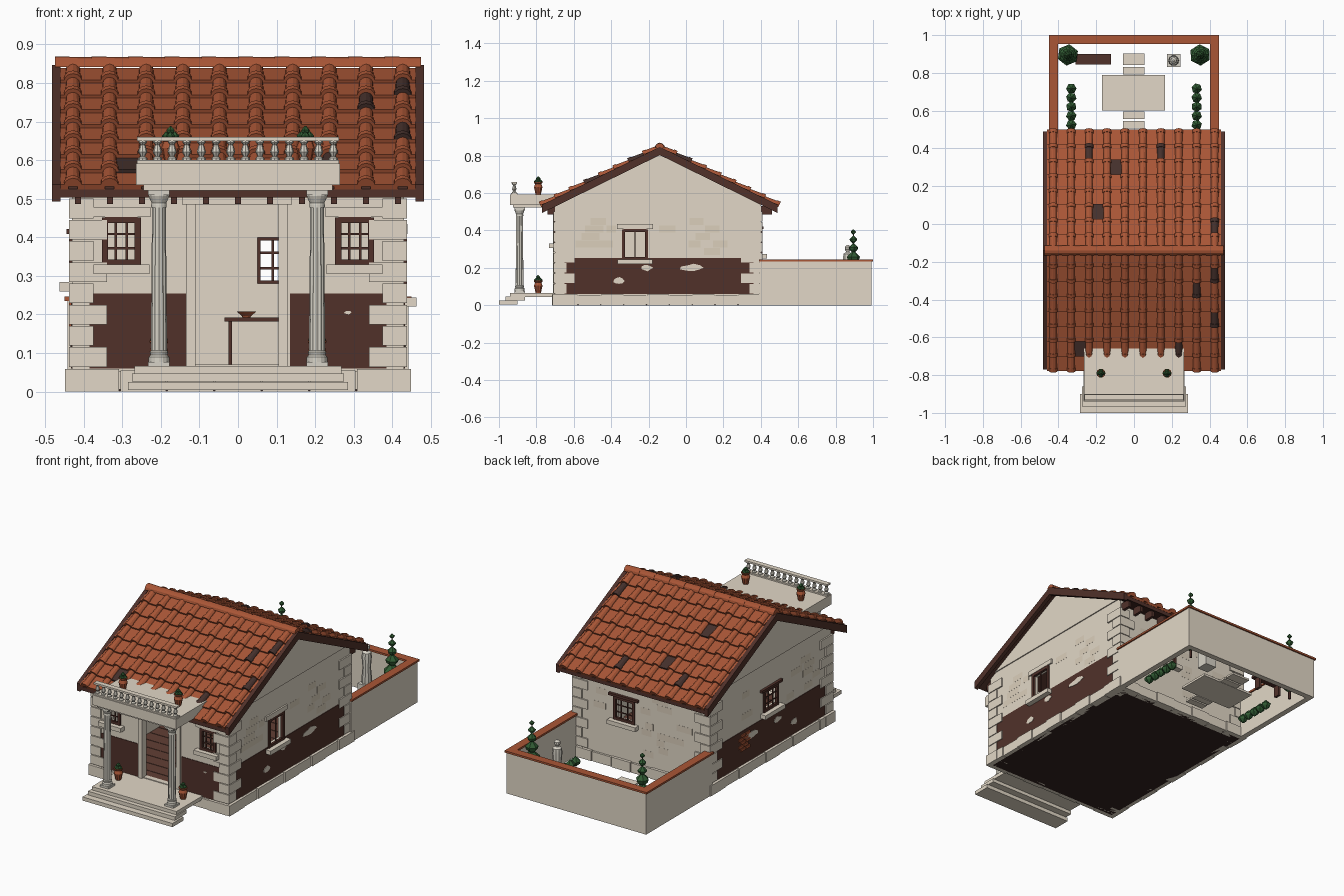
import bpy, bmesh, math, random
from mathutils import Vector

random.seed(4)
if "Cube" in bpy.data.objects:
    bpy.data.objects.remove(bpy.data.objects["Cube"])

COLOURS = {
    "cream": (.76, .685, .57), "stone": (.71, .625, .50), "marble": (.68, .65, .57),
    "terracotta": (.40, .093, .037), "dark_tile": (.06, .03, .025), "brown": (.082, .031, .023),
    "plank": (.12, .05, .035), "underside": (.034, .016, .014), "leaf": (.03, .105, .033),
}
MATS = {}
for name, rgb in COLOURS.items():
    mat = bpy.data.materials.new(name)
    mat.use_nodes = True
    mat.diffuse_color = (*rgb, 1)
    mat.node_tree.nodes["Principled BSDF"].inputs["Base Color"].default_value = (*rgb, 1)
    MATS[name] = mat


class Part:
    """A named object gathered from lofted solids."""
    def __init__(self, name, *mats):
        self.name, self.mats, self.bm = name, mats, bmesh.new()

    def loft(self, rings, m=0):
        rows = [[self.bm.verts.new(p) for p in ring] for ring in rings]
        n = len(rows[0])
        faces = [self.bm.faces.new((a[i], a[(i + 1) % n], b[(i + 1) % n], b[i]))
                 for a, b in zip(rows, rows[1:]) for i in range(n)]
        faces += [self.bm.faces.new(rows[0]), self.bm.faces.new(rows[-1])]
        for f in faces:
            f.material_index = m

    def box(self, x0, x1, y0, y1, z0, z1, m=0):
        self.loft([[(x0, y0, z), (x1, y0, z), (x1, y1, z), (x0, y1, z)] for z in (z0, z1)], m)

    def panel(self, side, u0, u1, z0, z1, d0, d1, m=0):
        self.loft([[at(side, u0, d, z0), at(side, u1, d, z0), at(side, u1, d, z1), at(side, u0, d, z1)]
                   for d in (d0, d1)], m)

    def prism(self, outline, x0, x1, m=0):
        self.loft([[(x, y, z) for y, z in outline] for x in (x0, x1)], m)

    def lathe(self, profile, x, y, z, n=12, m=0, flute=1, turn=0):
        self.loft([[(x + r * (flute if i % 2 else 1) * math.cos(turn + math.tau * i / n),
                     y + r * (flute if i % 2 else 1) * math.sin(turn + math.tau * i / n), z + h)
                    for i in range(n)] for r, h in profile], m)

    def tuft(self, x, y, z, r, m=0):
        """Faceted clump of leaves."""
        self.lathe([(r * .15, -r), (r * .85, -r * .35), (r, r * .1), (r * .1, r)], x, y, z, 6, m,
                   turn=random.random() * 3)

    def done(self, smooth=False):
        bmesh.ops.recalc_face_normals(self.bm, faces=self.bm.faces[:])
        mesh = bpy.data.meshes.new(self.name)
        self.bm.to_mesh(mesh)
        self.bm.free()
        for m in self.mats:
            mesh.materials.append(MATS[m])
        if smooth:
            mesh.shade_smooth()
            mesh.set_sharp_from_angle(angle=math.radians(35))
        bpy.context.collection.objects.link(bpy.data.objects.new(self.name, mesh))


HALF, FRONT, BACK, RIDGE = .43, -.7, .4, -.14


def at(side, u, d, z):
    """Point on a wall: u along it, d outwards, z up."""
    return {"front": (u, FRONT - d, z), "back": (u, BACK + d, z),
            "left": (HALF + d, u, z), "right": (-HALF - d, u, z)}[side]


SPAN = {"front": (-HALF, HALF), "back": (-HALF, HALF), "left": (FRONT, BACK), "right": (FRONT, BACK)}
DOOR = (-.11, .105, .07, .485)
WINDOWS = {"front": [(-.345, -.26, .335, .445), (.26, .345, .335, .445)], "back": [(.05, .17, .28, .4)],
           "left": [(-.335, -.21, .25, .4)], "right": [(-.21, -.09, .29, .4)]}

# Walls with openings, and faintly mottled stones
walls, stones = Part("walls", "cream"), Part("wall_stones", "stone")
for side, (lo, hi) in SPAN.items():
    holes = sorted(WINDOWS[side] + ([DOOR] if side == "front" else []))
    top = .52 if side in ("front", "back") else .56
    start = lo
    for u0, u1, z0, z1 in holes:
        walls.panel(side, start, u0, .03, top, -.03, 0)
        walls.panel(side, u0, u1, .03, z0, -.03, 0)
        walls.panel(side, u0, u1, z1, top, -.03, 0)
        start = u1
    walls.panel(side, start, hi, .03, top, -.03, 0)
    for _ in range(22):
        course = random.randrange(-4 if side == "back" else 0, 5)
        u, z = random.uniform(lo + .1, hi - .2), .27 + .04 * course
        w = random.uniform(.05, .1)
        if all(u + w < h[0] - .04 or u > h[1] + .04 for h in holes):
            stones.panel(side, u, u + w, z, z + .036, -.005, .0006)
for s in (-1, 1):
    walls.prism([(FRONT + .01, .56), (RIDGE, .822), (BACK - .01, .56)], s * .40, s * .436)
walls.done()
stones.done()

# Brown dado with chipped plaster and exposed bricks
dado = Part("dado", "brown", "cream", "terracotta")
for s in (-1, 1):
    dado.panel("front", s * .135, s * .385, .06, .254, -.01, .003)
for side in ("left", "right"):
    dado.panel(side, -.65, .36, .06, .252, -.01, .003)


def chip(side, u, z, w, h):
    spots = [(a, random.uniform(.6, 1)) for a in (math.tau * i / 9 for i in range(9))]
    dado.loft([[at(side, u + w * r * math.cos(a), d, z + h * r * math.sin(a)) for a, r in spots]
               for d in (0, .005)], 1)


for side in ("left", "right"):
    chip(side, -.36, .13, .035, .022)
    chip(side, -.21, .2, .035, .02)
    chip(side, .03, .2, .07, .024)
chip("front", .285, .205, .012, .005)
for row in range(5):
    for col in range(2):
        u = .04 + .045 * col + .02 * (row % 2)
        dado.panel("right", u, u + .04, .14 + .02 * row, .155 + .02 * row, 0, .008, 2)
dado.done()

# Corner quoins and plinth blocks
quoins, plinth = Part("quoins", "cream"), Part("plinth", "cream")
for sx in (-1, 1):
    for y, sy in ((FRONT, -1), (BACK, 1)):
        for i in range(8):
            a, b = (.09, .06) if i % 2 == 0 else (.055, .105)
            z = .064 + .055 * i
            quoins.box(sx * (HALF + .008), sx * (HALF - a), y + sy * .008, y - sy * b, z, z + .051)
for side, (lo, hi) in SPAN.items():
    n = 7 if side in ("front", "back") else 9
    step = (hi - lo) / n
    for i in range(n):
        plinth.panel(side, lo + i * step + .002, lo + (i + 1) * step - .002, 0, .058 - .003 * (i % 2), -.03, .016 - .004 * (i % 2))
    plinth.panel(side, lo, hi, .005, .052, -.03, .008)
for sx in (-1, 1):
    for y in (FRONT, BACK - .06):
        plinth.box(sx * .37, sx * .448, y - .015, y + .075, 0, .059)
quoins.done()
plinth.done()

# Floor, table and bowl
floor = Part("floor", "plank", "underside")
floor.box(-.42, .42, FRONT + .01, BACK - .01, -.0, .055, 1)
for i in range(14):
    y = FRONT + .01 + .0775 * i
    floor.box(-.41, .41, y, y + .074, .05, .068)
floor.done()
table = Part("table", "brown", "terracotta")
table.box(-.035, .18, -.1, .05, .182, .192)
for x in (-.025, .16):
    for y in (-.09, .03):
        table.box(x, x + .01, y, y + .01, .068, .182)
table.lathe([(.01, 0), (.012, .004), (.026, .016), (.02, .016), (.008, .007)], .022, -.02, .192, 10, 1)
table.done()

# Windows: frame, glazing bars, lintel and sill
windows = Part("windows", "brown", "cream")
for side, holes in WINDOWS.items():
    for u0, u1, z0, z1 in holes:
        cols, rows = (2, 1) if side == "left" else (3, 3)
        for i in range(cols + 1):
            u, (t, d) = u0 + (u1 - u0) * i / cols, (.008, .008) if i in (0, cols) else (.003, .003)
            windows.panel(side, u - t, u + t, z0 - .006, z1 + .006, -d, d)
        for i in range(rows + 1):
            z, (t, d) = z0 + (z1 - z0) * i / rows, (.008, .007) if i in (0, rows) else (.003, .002)
            windows.panel(side, u0, u1, z - t, z + t, -d, d)
        wooden = side in ("back", "right")
        windows.panel(side, u0 - .033, u1 + .033, z1 + .008, z1 + (.022 if wooden else .034), 0, .015 if wooden else .009, 0 if wooden else 1)
        windows.panel(side, u0 - .03, u1 + .03, z0 - .03, z0 - .006, 0, .033, 1)
windows.done()

# Door surround
surround = Part("door_surround", "cream")
for u in (DOOR[0] - .025, DOOR[1]):
    surround.panel("front", u, u + .025, .06, .485, -.03, .012)
surround.panel("front", -.145, .14, .485, .51, -.03, .016)
surround.done()

# Roof deck, bargeboards and rafter tails
APEX, RUN, DROP = .835, .63, .31
deck = Part("roof_deck", "brown")
for s in (-1, 1):
    def slab(top, bottom, x0, x1):
        deck.prism([(RIDGE, APEX + top), (RIDGE + s * RUN, APEX - DROP + top),
                    (RIDGE + s * RUN, APEX - DROP + bottom), (RIDGE, APEX + bottom)], x0, x1)
    slab(0, -.022, -.47, .47)
    for side in (-1, 1):
        slab(.012, -.032, side * .46, side * .482)
    for i in range(11):
        x = -.415 + .083 * i
        y = RIDGE + s * .6
        deck.box(x - .008, x + .008, y, y - s * .06, .486, .53)
deck.done()

# Overlapping roof tiles: flat pans and half-round covers
ALONG = Vector((RUN, -DROP)).normalized()
ROWS, LENGTH, PITCH = 8, math.hypot(RUN, DROP), .095
STEP = LENGTH / ROWS


def on_roof(s, x, d, h):
    return (x, RIDGE + s * (ALONG.x * d - ALONG.y * h), APEX + ALONG.y * d + ALONG.x * h)


DARK_COVERS = {(1, 2, 6), (1, 6, 6), (1, 9, 1), (-1, 9, 1), (-1, 8, 2), (-1, 9, 4), (-1, 7, 6)}
DARK_PANS = {(1, 4, 5), (1, 3, 2), (-1, 2, 6)}
tiles = Part("roof_tiles", "terracotta", "dark_tile")
ARC = [math.pi * i / 6 for i in range(7)]
for s in (-1, 1):
    for row in range(ROWS):
        d0, d1 = row * STEP, (row + 1) * STEP + .003
        for col in range(11):
            x = -.428 + PITCH * (col - 1)
            a, b = max(x + .012, -.46), min(x + PITCH - .012, .46)
            tiles.loft([[on_roof(s, a, d, 0), on_roof(s, b, d, 0), on_roof(s, b, d, h), on_roof(s, a, d, h)]
                        for d, h in ((d0, .005), (d1, .015))], int((s, col, row) in DARK_PANS))
        for col in range(10):
            x = -.428 + PITCH * col
            tiles.loft([[on_roof(s, x + r * math.cos(t), d, h + r * math.sin(t)) for t in ARC]
                        for d, r, h in ((d0, .018, .004), (d1 - .02, .021, .008), (d1 - .02, .024, .008), (d1, .024, .009))],
                       int((s, col, row) in DARK_COVERS))
for i in range(10):
    x = -.475 + PITCH * i
    tiles.loft([[(px, RIDGE + r * math.cos(t), .842 + r * math.sin(t)) for t in ARC]
                for px, r in ((x, .027), (x + PITCH, .025))])
tiles.done()

# Porch: separate treads, slab and rails
porch = Part("porch", "cream")
for w, y, back, z in ((.285, -1, -.9, .004), (.275, -.965, -.86, .026), (.268, -.94, FRONT + .01, .045)):
    porch.box(-w, w, y, back, z, z + .021)
porch.box(-.265, .265, -.94, -.66, .535, .592)
porch.box(-.245, .245, -.925, -.69, .522, .535)
porch.box(-.262, .262, -.935, -.9, .592, .6)
porch.box(-.262, .262, -.932, -.903, .65, .66)
porch.done()

# Fluted columns and balusters
columns, balusters = Part("columns", "marble"), Part("balusters", "marble")
for x in (-.205, .205):
    for z in (.065, .51):
        columns.box(x - .028, x + .028, -.918, -.862, z, z + .012)
    columns.lathe([(.027, 0), (.027, .012), (.022, .018), (.024, .026), (.02, .03)], x, -.89, .077, 16)
    columns.lathe([(.021, 0), (.018, .36), (.018, .375)], x, -.89, .105, 24, flute=.9)
    columns.lathe([(.02, 0), (.02, .008), (.019, .012), (.027, .03), (.027, .035)], x, -.89, .477, 16)
for i in range(14):
    balusters.lathe([(.012, 0), (.012, .005), (.006, .01), (.012, .021), (.008, .036), (.006, .04), (.011, .046), (.011, .05)],
                    -.247 + .038 * i, -.918, .6, 8)
columns.done()
balusters.done(True)

# Potted plants
pots = Part("potted_plants", "terracotta", "leaf")
for x, z in ((-.205, .065), (.205, .065), (-.175, .592), (.175, .592)):
    pots.lathe([(.014, 0), (.016, .006), (.024, .04), (.018, .056), (.024, .062), (.024, .068), (.017, .066)], x, -.79, z, 10)
    for i in range(5):
        a = math.tau * i / 4
        pots.tuft(x + (.011 * math.cos(a) if i else 0), -.79 + (.011 * math.sin(a) if i else 0), z + (.07 if i else .085), .012, 1)
pots.done()

# Walled garden with coping
garden = Part("garden_wall", "cream", "terracotta")
for inset, z0, z1, m in ((.008, 0, .235, 0), (0, .235, .246, 1)):
    for s in (-1, 1):
        garden.box(s * (.45 - inset), s * (.402 + inset), BACK - .01, 1 - inset, z0, z1, m)
    garden.box(-.402 - inset, .402 + inset, .952 + inset, 1 - inset, z0, z1, m)
garden.done()
paving = Part("paving", "cream")
paving.box(-.17, .165, .6, .79, .003, .016)
for y, w in ((.505, .04), (.555, .04), (.792, .04), (.842, .06)):
    paving.box(-.058, .056, y, y + w, .003, .014)
paving.done()

# Bench, statue and planting
bench = Part("bench", "brown")
bench.box(-.31, -.122, .845, .9, .065, .078)
for x in (-.29, -.155):
    bench.box(x, x + .015, .855, .89, 0, .065)
bench.done()
statue = Part("statue", "marble")
statue.box(.175, .245, .83, .9, 0, .1)
statue.lathe([(.026, 0), (.028, .02), (.022, .09), (.027, .15), (.024, .175), (.01, .184), (.01, .188),
              (.017, .198), (.016, .212), (.005, .222)], .21, .865, .1, 10)
statue.done(True)
plants = Part("garden_plants", "leaf", "brown")
for s in (-1, 1):
    plants.lathe([(.008, 0), (.003, .38)], s * .35, .895, 0, 6, 1)
    for z, r in ((.1, .057), (.19, .048), (.255, .036), (.306, .026), (.352, .021), (.392, .014)):
        plants.tuft(s * .35, .895, z, r)
    for i in range(5):
        plants.tuft(s * .332, .525 + .048 * i, .035, .028)
plants.done()
